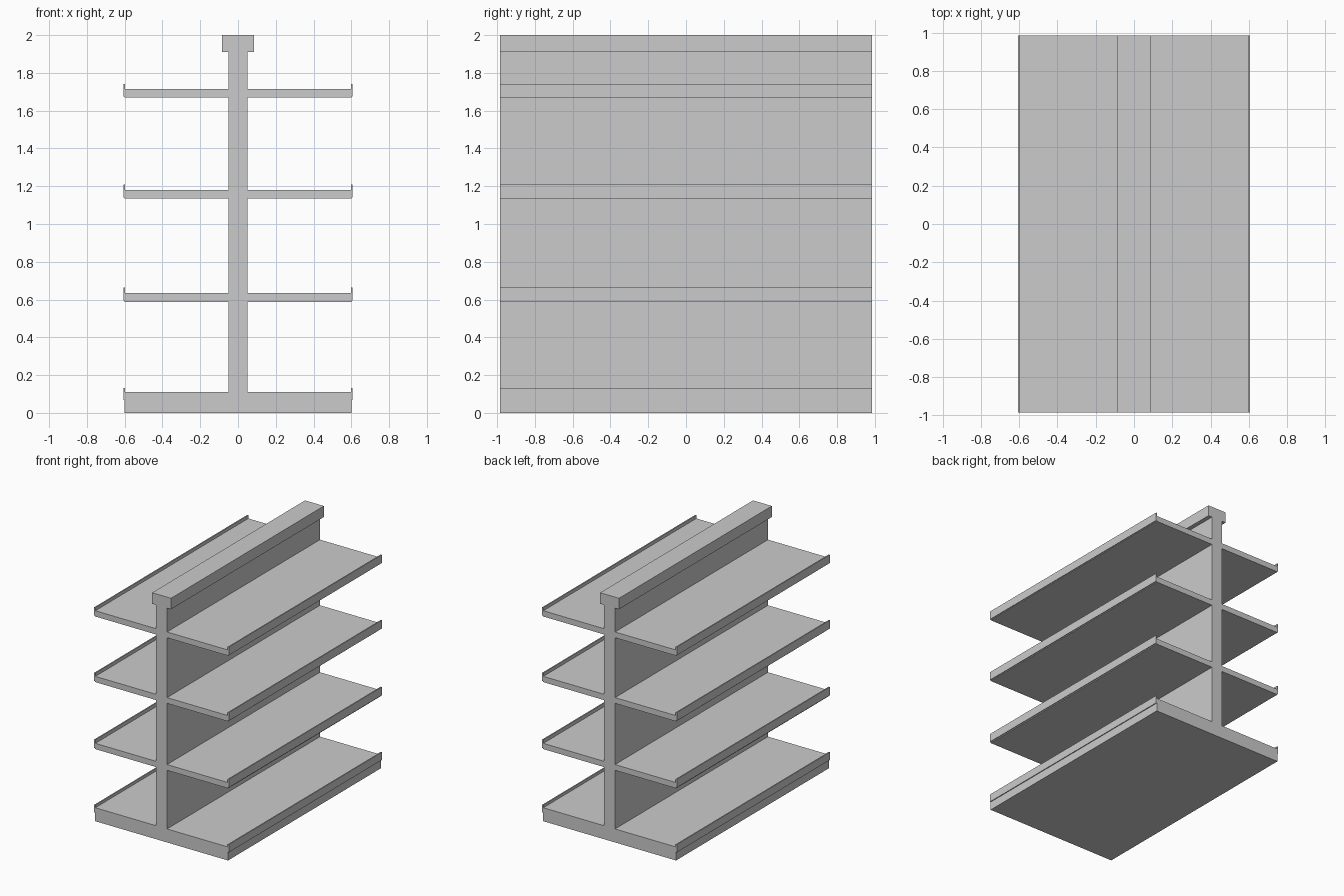
import bpy

if "Cube" in bpy.data.objects:
    bpy.data.objects.remove(bpy.data.objects["Cube"])

HALF_LEN = 0.985   # half length of every part along y
POST = 0.05        # half width of the centre panel


def box(name, x0, x1, z0, z1, mirror=False):
    """Full-length box between two x and two z limits, optionally mirrored in x."""
    bpy.ops.mesh.primitive_cube_add(size=1)
    ob = bpy.context.object
    ob.name = ob.data.name = name
    for v in ob.data.vertices:
        v.co.x = x1 if v.co.x > 0 else x0
        v.co.y = HALF_LEN if v.co.y > 0 else -HALF_LEN
        v.co.z = z1 if v.co.z > 0 else z0
    if mirror:
        mod = ob.modifiers.new("mirror", 'MIRROR')
        mod.use_mirror_merge = False
    return ob


# Base, upright centre panel and top cap
box("base", -0.6, 0.6, 0.0, 0.11)
box("centre_panel", -POST, POST, 0.11, 1.91)
box("top_cap", -0.085, 0.085, 1.91, 2.0)

# Raised lip along both edges of the base
box("base_lip", 0.597, 0.607, 0.068, 0.132, mirror=True)

# Three tiers of shelves, each with a front lip
for i, (bottom, lip_bottom) in enumerate([(0.588, 0.596), (1.134, 1.14), (1.669, 1.674)], 1):
    box(f"shelf_{i}", POST, 0.6, bottom, bottom + 0.047, mirror=True)
    box(f"shelf_lip_{i}", 0.597, 0.607, lip_bottom, lip_bottom + 0.068, mirror=True)
